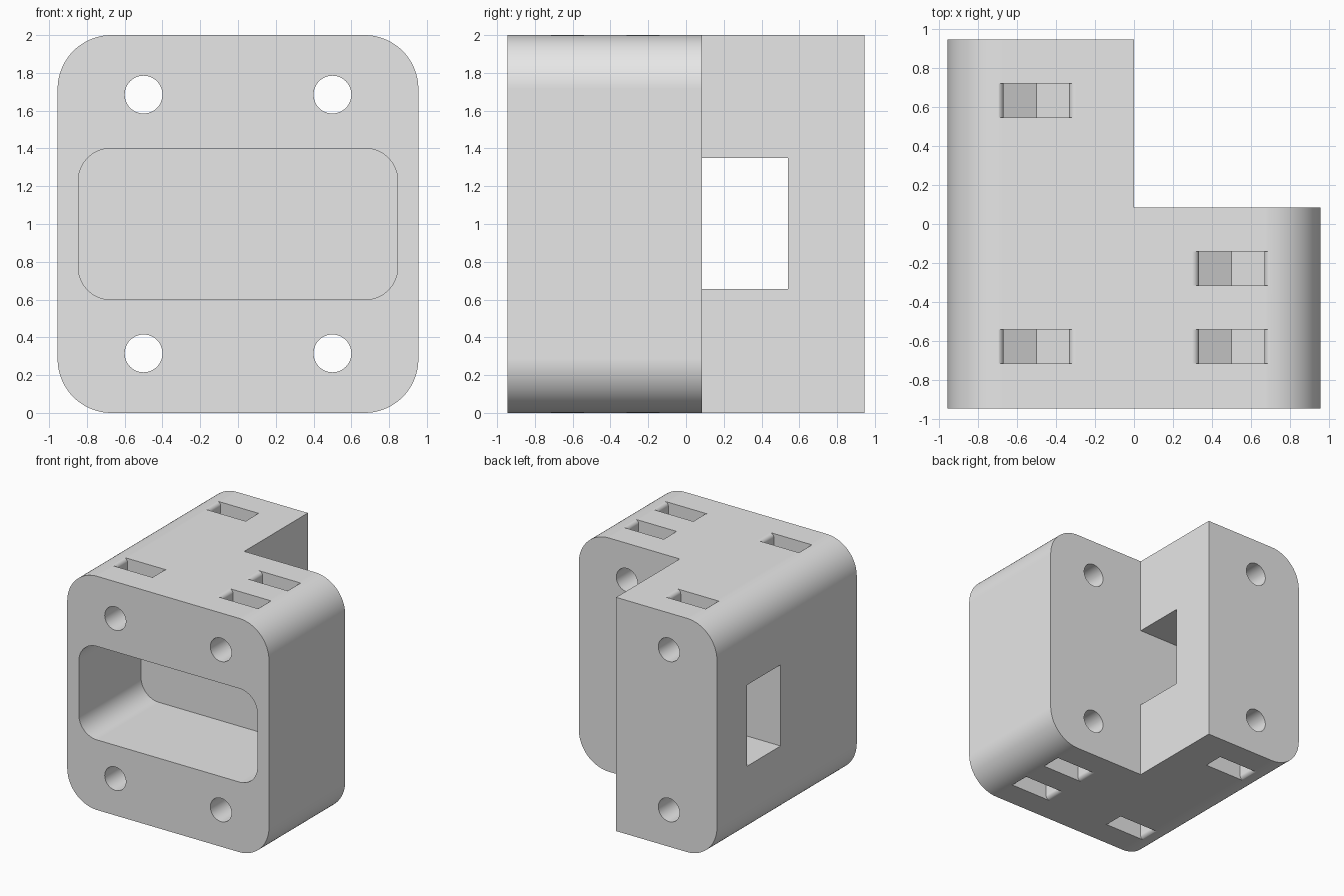
import bpy
import bmesh
from math import cos, sin, pi, radians

if "Cube" in bpy.data.objects:
    bpy.data.objects.remove(bpy.data.objects["Cube"], do_unlink=True)

grey = bpy.data.materials.new("plain grey")
grey.use_nodes = True
grey.diffuse_color = (0.8, 0.8, 0.8, 1)
grey.node_tree.nodes["Principled BSDF"].inputs["Base Color"].default_value = (0.8, 0.8, 0.8, 1)


def arc(cx, cz, r, start, end, steps):
    """Points along an arc, angles in degrees."""
    angles = [radians(start + (end - start) * i / steps) for i in range(steps + 1)]
    return [(cx + r * cos(a), cz + r * sin(a)) for a in angles]


def rounded_rect(half_x, z0, z1, r, steps=20):
    x = half_x - r
    return (arc(x, z1 - r, r, 0, 90, steps) + arc(-x, z1 - r, r, 90, 180, steps)
            + arc(-x, z0 + r, r, 180, 270, steps) + arc(x, z0 + r, r, 270, 360, steps))


def rect(x0, x1, z0, z1):
    return [(x0, z0), (x1, z0), (x1, z1), (x0, z1)]


def prism(name, profile, y0, y1):
    """Extrude an x-z profile from y0 to y1."""
    bm = bmesh.new()
    face = bm.faces.new([bm.verts.new((x, y0, z)) for x, z in profile])
    out = bmesh.ops.extrude_face_region(bm, geom=[face])
    moved = [v for v in out["geom"] if isinstance(v, bmesh.types.BMVert)]
    bmesh.ops.translate(bm, verts=moved, vec=(0, y1 - y0, 0))
    bmesh.ops.recalc_face_normals(bm, faces=bm.faces)
    mesh = bpy.data.meshes.new(name)
    bm.to_mesh(mesh)
    bm.free()
    mesh.materials.append(grey)
    obj = bpy.data.objects.new(name, mesh)
    bpy.context.collection.objects.link(obj)
    return obj


# Rounded block
body = prism("mount_block", rounded_rect(0.955, 0, 2, 0.285), -0.945, 0.945)
bpy.context.view_layer.objects.active = body
body.select_set(True)


def cut(name, profile, y0, y1):
    cutter = prism(name, profile, y0, y1)
    cutter.hide_render = True
    mod = body.modifiers.new(name, "BOOLEAN")
    mod.operation = "DIFFERENCE"
    mod.solver = "EXACT"
    mod.object = cutter
    bpy.ops.object.modifier_apply(modifier=mod.name)
    bpy.data.objects.remove(cutter, do_unlink=True)


# Back corner notch, side window and front pocket
wall = 0.085
cut("corner_notch", rect(0, 1.2, -0.2, 2.2), wall, 1.2)
cut("side_window", rect(-1.2, 0.3, 0.655, 1.35), wall, 0.54)
cut("front_pocket", rounded_rect(0.845, 0.6, 1.4, 0.17), -1.2, -0.105)

# Bolt holes, running front to back
bolt_x, bolt_z = 0.5, 1.685
for x in (-bolt_x, bolt_x):
    for z in (bolt_z, 2 - bolt_z):
        cut("bolt_hole", arc(x, z, 0.1, 0, 360, 48)[:-1], -1.2, 1.2)


# Nut slots: pointed hexagon bottom, straight sides and a rounded mouth
def slot_profile(cx, flip):
    half, lip = 0.168, 0.035
    point = 2 * half / 3 ** 0.5
    side = [(half, bolt_z - point / 2)]
    side += arc(half + lip, 2 - lip, lip, 180, 90, 8)
    side.append((half + lip, 2.2))
    pts = [(0, bolt_z - point)] + side + [(-x, z) for x, z in reversed(side)]
    return [(cx + x, 2 - z if flip else z) for x, z in pts]


slots = [(-bolt_x, -0.715), (bolt_x, -0.715), (bolt_x, -0.315), (-bolt_x, 0.545)]
for x, y in slots:
    for flip in (False, True):
        cut("nut_slot", slot_profile(x, flip), y, y + 0.175)

# Smooth curves, crisp edges
bpy.ops.object.shade_smooth_by_angle(angle=radians(30))
weighted = body.modifiers.new("flat_face_normals", "WEIGHTED_NORMAL")
weighted.keep_sharp = True
